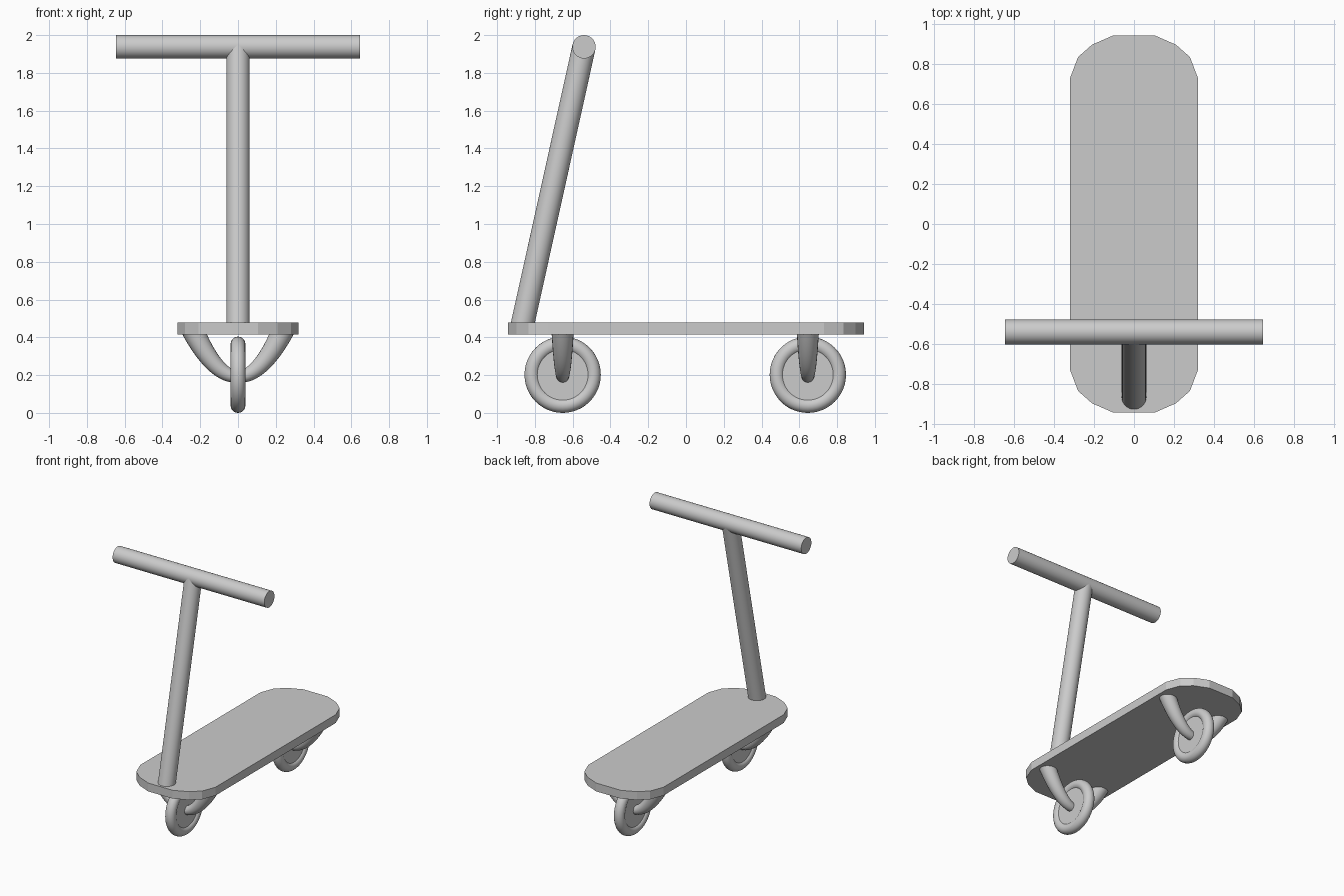
import bpy, bmesh, math
from mathutils import Vector

if "Cube" in bpy.data.objects:
    bpy.data.objects.remove(bpy.data.objects["Cube"])

grey = bpy.data.materials.new("light grey")
grey.diffuse_color = (0.6, 0.6, 0.6, 1)
grey.use_nodes = True
grey.node_tree.nodes["Principled BSDF"].inputs["Base Color"].default_value = grey.diffuse_color


def finish(obj, name, smooth=True):
    obj.name = name
    obj.data.materials.clear()
    obj.data.materials.append(grey)
    if smooth:
        bpy.ops.object.select_all(action='DESELECT')
        obj.select_set(True)
        bpy.context.view_layer.objects.active = obj
        bpy.ops.object.shade_smooth_by_angle(angle=math.radians(35))
    return obj


def mesh_object(name, bm, smooth=True):
    bmesh.ops.recalc_face_normals(bm, faces=bm.faces[:])
    me = bpy.data.meshes.new(name)
    bm.to_mesh(me)
    bm.free()
    obj = bpy.data.objects.new(name, me)
    bpy.context.collection.objects.link(obj)
    return finish(obj, name, smooth)


def rod(name, a, b, r, sides=32):
    a, b = Vector(a), Vector(b)
    bpy.ops.mesh.primitive_cylinder_add(vertices=sides, radius=r, depth=(b - a).length,
                                        location=(a + b) / 2)
    obj = bpy.context.object
    obj.rotation_mode = 'QUATERNION'
    obj.rotation_quaternion = (b - a).to_track_quat('Z', 'Y')
    return finish(obj, name)


# Deck: faceted rounded plank
corner = [(0.32, 0.73), (0.28, 0.835), (0.21, 0.897), (0.105, 0.943)]
outline = (corner + [(-x, y) for x, y in reversed(corner)]
           + [(-x, -y) for x, y in corner] + [(x, -y) for x, y in reversed(corner)])
bm = bmesh.new()
base = bm.faces.new([bm.verts.new((x, y, 0.415)) for x, y in outline])
ext = bmesh.ops.extrude_face_region(bm, geom=[base], use_keep_orig=True)
bmesh.ops.translate(bm, vec=(0, 0, 0.064),
                    verts=[v for v in ext["geom"] if isinstance(v, bmesh.types.BMVert)])
mesh_object("deck", bm, smooth=False)

# Steering column and handlebar
rod("steering_column", (0, -0.87, 0.449), (0, -0.54, 1.938), 0.062)
rod("handlebar", (-0.645, -0.54, 1.938), (0.645, -0.54, 1.938), 0.062)


def fork(name, y):
    # Arched axle bracket: tapered tube along a parabola, thinnest at the hub
    steps, sides, half = 32, 20, 0.243
    bm = bmesh.new()
    rings = []
    for i in range(steps + 1):
        x = half * (2 * i / steps - 1)
        u = abs(x) / 0.228
        centre = Vector((x, y, 0.191 + 0.224 * u * u))
        slope = 2 * 0.224 * x / 0.228 ** 2
        normal = Vector((-slope, 0, 1)).normalized()
        r = 0.03 + 0.028 * u
        rings.append([bm.verts.new(centre + r * (normal * math.cos(a) + Vector((0, math.sin(a), 0))))
                      for a in (2 * math.pi * k / sides for k in range(sides))])
    for p, q in zip(rings, rings[1:]):
        for k in range(sides):
            n = (k + 1) % sides
            bm.faces.new((p[k], p[n], q[n], q[k]))
    bm.faces.new(rings[0])
    bm.faces.new(rings[-1])
    mesh_object(name, bm)


# Wheels: round tyre, flat hub disc and bracket
for label, y in (("front", -0.653), ("rear", 0.645)):
    bpy.ops.mesh.primitive_torus_add(major_segments=48, minor_segments=20, major_radius=0.163,
                                     minor_radius=0.039, location=(0, y, 0.202),
                                     rotation=(0, math.pi / 2, 0))
    finish(bpy.context.object, label + "_tyre")
    rod(label + "_wheel_disc", (-0.026, y, 0.202), (0.026, y, 0.202), 0.15, 48)
    fork(label + "_fork", y)
